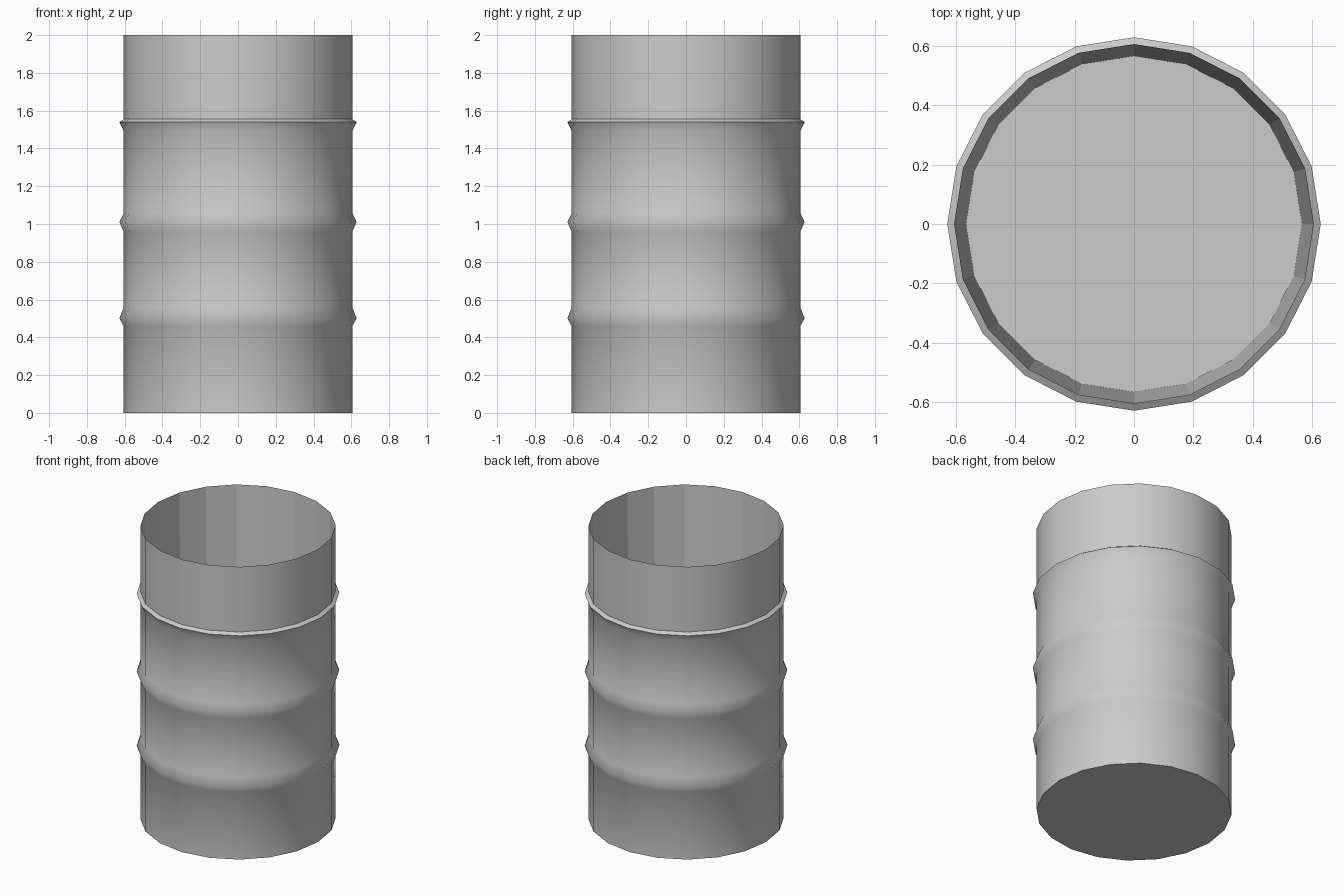
import bpy, bmesh
from math import cos, sin, pi

if "Cube" in bpy.data.objects:
    bpy.data.objects.remove(bpy.data.objects["Cube"])

SIDES = 20
R, RIDGE = 0.605, 0.628

# Half section: base, outer wall with three raised hoops, thin rim, tapered inner wall
profile = [(R, 0.0)]
for low, peak, high in [(0.46, 0.50, 0.56), (0.96, 1.01, 1.06), (1.49, 1.54, 1.555)]:
    profile += [(R, low), (RIDGE, peak), (R, high)]
profile += [(R, 2.0), (0.565, 0.03)]
inner_start = len(profile) - 2

bm = bmesh.new()
rings = [[bm.verts.new((r * cos(2 * pi * i / SIDES), r * sin(2 * pi * i / SIDES), z))
          for i in range(SIDES)] for r, z in profile]

# Walls: smooth outside, flat facets inside
for k in range(len(rings) - 1):
    a, b = rings[k], rings[k + 1]
    for i in range(SIDES):
        j = (i + 1) % SIDES
        face = bm.faces.new((a[i], a[j], b[j], b[i]))
        face.smooth = k < inner_start

# Underside and inside floor
bm.faces.new(rings[0][::-1])
bm.faces.new(rings[-1])

# Crisp edges at the base, the rim and the top hoop's ledge
bm.normal_update()
for ring in (rings[0], rings[inner_start], rings[8], rings[9]):
    for i in range(SIDES):
        bm.edges.get((ring[i], ring[(i + 1) % SIDES])).smooth = False

mesh = bpy.data.meshes.new("barrel")
bm.to_mesh(mesh)
bm.free()
barrel = bpy.data.objects.new("barrel", mesh)
bpy.context.collection.objects.link(barrel)
